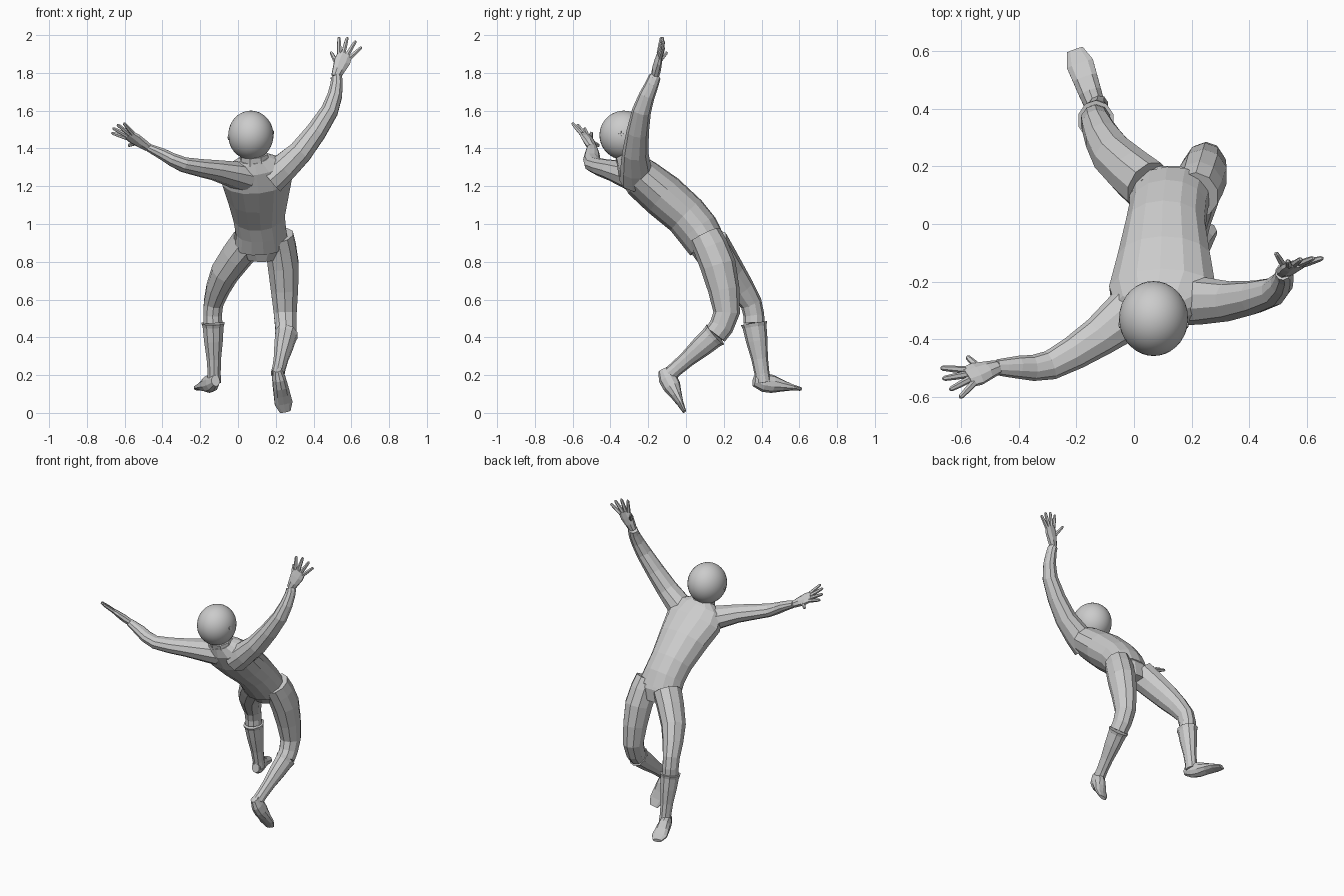
import bpy, bmesh, math
from mathutils import Vector, Matrix

cube = bpy.data.objects.get("Cube")
if cube:
    bpy.data.objects.remove(cube, do_unlink=True)

GREY = (0.6, 0.6, 0.6, 1)
grey = bpy.data.materials.new("plain grey")
grey.use_nodes = True
grey.diffuse_color = GREY
grey.node_tree.nodes["Principled BSDF"].inputs["Base Color"].default_value = GREY

ACROSS = Vector((1, 0, 0))
UP = Vector((0, 0, 1))


def finish(name, bm):
    bmesh.ops.recalc_face_normals(bm, faces=bm.faces)
    mesh = bpy.data.meshes.new(name)
    bm.to_mesh(mesh)
    bm.free()
    mesh.materials.append(grey)
    obj = bpy.data.objects.new(name, mesh)
    bpy.context.collection.objects.link(obj)
    return obj


def add_loft(bm, centres, widths, depths, side, sides):
    """Skin oval rings along a path; widths run along the side direction."""
    rings = []
    last = len(centres) - 1
    for i, (centre, width, depth) in enumerate(zip(centres, widths, depths)):
        along = (centres[min(i + 1, last)] - centres[max(i - 1, 0)]).normalized()
        u = (side - along * side.dot(along)).normalized()
        v = along.cross(u)
        angles = [math.tau * (k + 0.5) / sides for k in range(sides)]
        rings.append([bm.verts.new(centre + u * width * math.cos(a) + v * depth * math.sin(a))
                      for a in angles])
    for low, high in zip(rings, rings[1:]):
        for k in range(sides):
            n = (k + 1) % sides
            bm.faces.new((low[k], low[n], high[n], high[k]))
    bm.faces.new(rings[0])
    bm.faces.new(rings[-1])


def loft(name, centres, widths, depths, side=ACROSS, sides=10):
    bm = bmesh.new()
    add_loft(bm, centres, widths, depths, side, sides)
    return finish(name, bm)


def with_midpoints(values):
    """Insert a smooth in-between value in every gap of a list."""
    result = [values[0]]
    last = len(values) - 1
    for i in range(last):
        a, b = values[i], values[i + 1]
        before, after = values[max(i - 1, 0)], values[min(i + 2, last)]
        result += [(a + b) * 0.5 + (a + b - before - after) * 0.06, b]
    return result


def limb(name, joints, radii, depth_ratio, side=ACROSS):
    widths = with_midpoints(radii)
    loft(name, with_midpoints([Vector(j) for j in joints]), widths,
         [w * depth_ratio for w in widths], side)


# Torso, leaning back, widest at the shoulder blades
spine = [Vector(p) for p in (
    (.125, .11, .89), (.12, .06, .97), (.11, 0, 1.045), (.105, -.12, 1.15),
    (.1, -.23, 1.24), (.09, -.29, 1.31), (.085, -.315, 1.35))]
twist = Vector((1, .12, 0))
loft("shirt", spine, (.145, .137, .14, .165, .19, .16, .08),
     (.105, .115, .115, .12, .11, .085, .06), twist, 14)
loft("hips", [spine[0] + Vector((0, -.02, .04)), spine[0], spine[0] + Vector((0, .02, -.07))],
     (.138, .14, .09), (.1, .1, .075), sides=12)

# Head, tilted back, on a short neck with a collar
head_centre = Vector((.068, -.328, 1.47))
loft("neck", [spine[-2], head_centre - UP * .07], (.055, .05), (.055, .05))
loft("collar", [spine[-2], spine[-1] + UP * .02], (.09, .075), (.075, .065), twist, 8)
bm = bmesh.new()
tilt = Matrix.Rotation(.5, 3, 'X').to_quaternion()
bmesh.ops.create_uvsphere(bm, u_segments=32, v_segments=20, radius=1,
                          matrix=Matrix.LocRotScale(head_centre, tilt, Vector((.12, .13, .13))))
head = finish("head", bm)
for poly in head.data.polygons:
    poly.use_smooth = True

# Round ears with a raised centre
for name, direction in (("left_ear", (1, -.2, .14)), ("right_ear", (-1, -.2, -.14))):
    out = Vector(direction).normalized()
    bm = bmesh.new()
    for inner, outer, radius in ((.09, .118, .027), (.11, .124, .012)):
        add_loft(bm, [head_centre + out * inner, head_centre + out * outer],
                 (radius, radius * .8), (radius, radius * .8), UP, 12)
    finish(name, bm)


# Legs: trousers end inside flared boot tops
def boot(name, cuff, ankle):
    cuff, ankle = Vector(cuff), Vector(ankle)
    radii = (.064, .058, .052, .04, .036, .037)
    loft(name, [cuff.lerp(ankle, t) for t in (0, .06, .3, .6, .85, 1)],
         radii, [r * 1.1 for r in radii])


def foot(name, heel, toe, side):
    heel, toe = Vector(heel), Vector(toe)
    loft(name, [heel.lerp(toe, t / 5) for t in range(6)],
         (.024, .037, .042, .046, .05, .03),
         (.03, .05, .048, .032, .018, .01), Vector(side))


right_cuff, left_cuff = (-.132, .36, .475), (.255, .155, .415)
limb("right_leg", [(.05, .13, .9), (-.07, .235, .74), (-.13, .345, .58), right_cuff],
     [.09, .077, .054, .052], 1.07)
limb("left_leg", [(.215, .1, .94), (.24, .17, .78), (.25, .215, .53), left_cuff],
     [.08, .086, .064, .057], 1.1)
boot("right_boot", right_cuff, (-.125, .41, .16))
boot("left_boot", left_cuff, (.21, -.085, .205))
foot("right_foot", (-.118, .36, .17), (-.205, .605, .127), (1, .35, 0))
foot("left_foot", (.208, -.12, .23), (.25, -.008, .007), (1, .1, .1))

# Arms, thrown up and out
right_wrist, left_wrist = (-.475, -.497, 1.405), (.518, -.165, 1.78)
limb("right_arm", [(.03, -.27, 1.25), (-.12, -.39, 1.285), (-.29, -.49, 1.315),
                   (-.4, -.497, 1.37), right_wrist],
     [.08, .056, .041, .032, .022], 1.25, UP)
limb("left_arm", [(.17, -.26, 1.24), (.33, -.268, 1.38), (.485, -.235, 1.6),
                  (.522, -.18, 1.74), left_wrist],
     [.088, .066, .048, .034, .03], 1.05)


# Hands: a flat palm, a fan of four fingers and a thumb
def hand(name, wrist, knuckles, spread, thumb_tip):
    wrist, knuckles, spread = Vector(wrist), Vector(knuckles), Vector(spread)
    forward = (knuckles - wrist).normalized()
    spread = (spread - forward * spread.dot(forward)).normalized()
    bm = bmesh.new()
    add_loft(bm, [wrist.lerp(knuckles, t / 3) for t in range(4)],
             (.027, .036, .046, .042), (.022, .024, .02, .014), spread, 8)
    digits = [(wrist.lerp(knuckles, .5) - spread * .02, Vector(thumb_tip))]
    for offset in (-1, -.33, .33, 1):
        root = knuckles + spread * .03 * offset - forward * .01
        aim = (forward + spread * .45 * offset).normalized()
        digits.append((root, root + aim * (.1 - .012 * offset * offset)))
    radii = (.013, .0115, .009, .005)
    for root, tip in digits:
        add_loft(bm, [root.lerp(tip, t) for t in (0, .5, .92, 1)], radii, radii, spread, 6)
    finish(name, bm)


hand("left_hand", left_wrist, (.568, -.138, 1.9), (1, .1, -.4), (.492, -.1, 1.91))
hand("right_hand", right_wrist, (-.58, -.532, 1.472), (0, -.8, .6), (-.58, -.46, 1.415))
